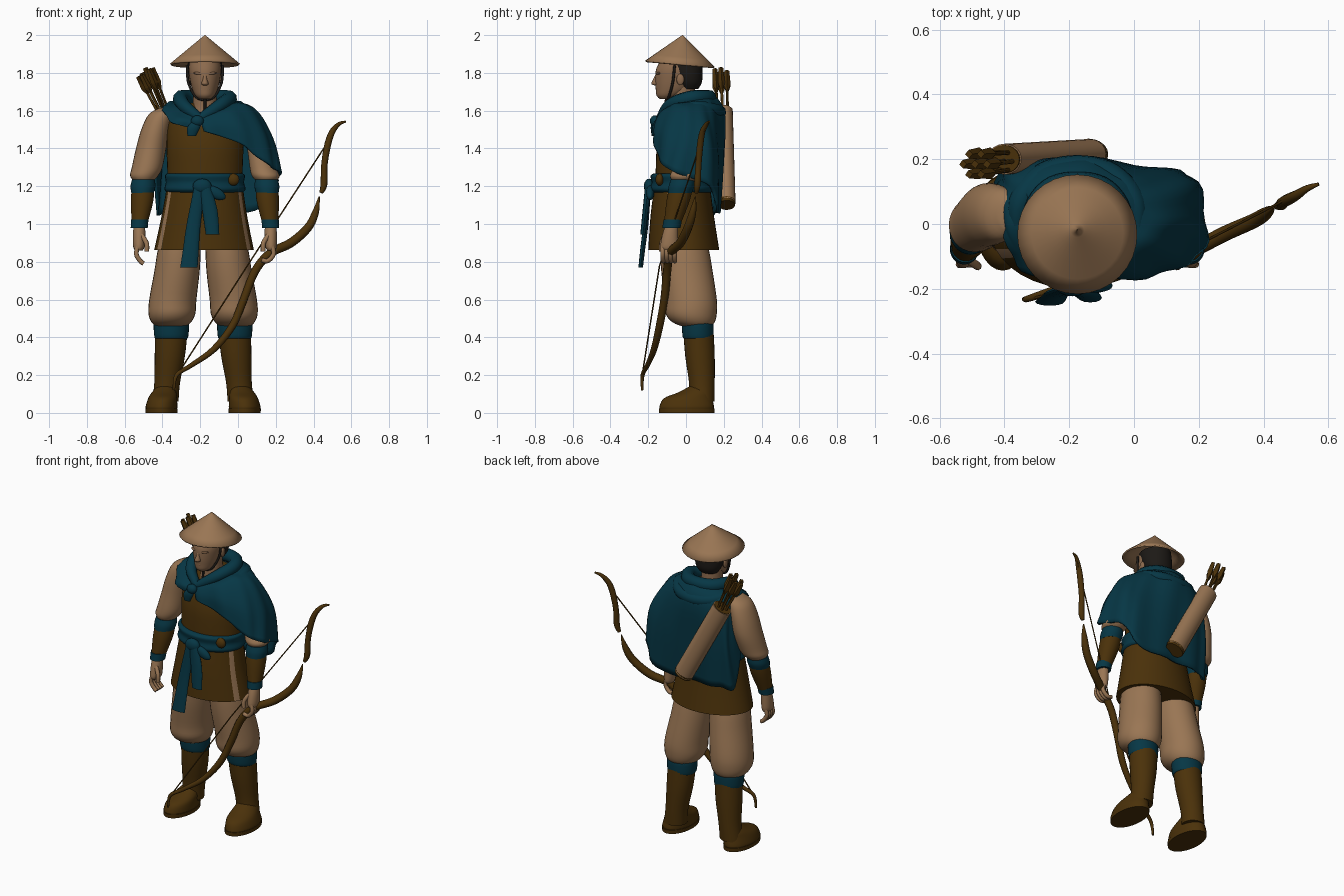
import bpy, bmesh, math, random
from mathutils import Vector
random.seed(4)

def material(name, rgb):
    m = bpy.data.materials.new(name)
    m.diffuse_color = (*rgb, 1)
    return m

CREAM = material("cream_cloth", (0.32, 0.18, 0.088))
SKIN = material("skin", (0.26, 0.143, 0.074))
BROWN = material("brown_leather", (0.07, 0.031, 0.003))
TEAL = material("teal_cloth", (0.002, 0.038, 0.06))
DARK = material("dark_hair", (0.012, 0.01, 0.008))
CX = -0.175          # body centre line

def spline(pts, n):
    """Smooth path through tuples of any length."""
    out, p = [], [pts[0]] + list(pts) + [pts[-1]]
    for i in range(1, len(p) - 2):
        for k in range(n):
            t = k / n
            out.append(tuple(0.5 * (2 * b + (c - a) * t + (2 * a - 5 * b + 4 * c - d) * t * t
                       + (3 * b - a - 3 * c + d) * t ** 3) for a, b, c, d in zip(*p[i - 1:i + 3])))
    return out + [tuple(pts[-1])]

def finish(name, bm, mats, angle=45):
    bmesh.ops.recalc_face_normals(bm, faces=bm.faces)
    me = bpy.data.meshes.new(name)
    bm.to_mesh(me)
    bm.free()
    for m in mats:
        me.materials.append(m)
    me.shade_smooth()
    me.set_sharp_from_angle(angle=math.radians(angle))
    ob = bpy.data.objects.new(name, me)
    bpy.context.collection.objects.link(ob)
    return ob

def loft(name, rows, mat, segs=28, steps=4, slits=(), slit_mat=None):
    """Stack of ellipses: (x, y, z, x radius, y radius)."""
    bm, rings = bmesh.new(), []
    for x, y, z, rx, ry in (spline(rows, steps) if steps > 1 else rows):
        rings.append([bm.verts.new((x + rx * math.sin(a), y - ry * math.cos(a), z))
                      for a in (2 * math.pi * i / segs for i in range(segs))])
    for r, s in zip(rings, rings[1:]):
        for i in range(segs):
            j = (i + 1) % segs
            f = bm.faces.new((r[i], r[j], s[j], s[i]))
            f.material_index = 1 if i in slits else 0
    bm.faces.new(rings[0])
    bm.faces.new(rings[-1])
    return finish(name, bm, [mat] + ([slit_mat] if slit_mat else []))

def tube(name, pts, mat, r, closed=False, steps=5, res=3):
    """Round path; points may carry a fourth value that scales the radius."""
    pts = [tuple(p) if len(p) == 4 else (*p, 1) for p in pts]
    path = spline(pts + pts[:1] if closed else pts, steps)
    if closed:
        path = path[:-1]
    cu = bpy.data.curves.new(name, 'CURVE')
    cu.dimensions, cu.bevel_depth, cu.bevel_resolution, cu.use_fill_caps = '3D', r, res, True
    s = cu.splines.new('POLY')
    s.points.add(len(path) - 1)
    for q, p in zip(s.points, path):
        q.co, q.radius = (*p[:3], 1), p[3]
    s.use_cyclic_u = closed
    s.use_smooth = True
    cu.materials.append(mat)
    ob = bpy.data.objects.new(name, cu)
    bpy.context.collection.objects.link(ob)
    return ob

def ball(name, loc, size, mat, rot=(0, 0, 0)):
    bm = bmesh.new()
    bmesh.ops.create_uvsphere(bm, u_segments=16, v_segments=10, radius=1)
    ob = finish(name, bm, [mat])
    ob.location, ob.scale, ob.rotation_euler = loc, size, rot
    return ob

def rod(name, a, b, r1, r2, mat, segs=20, flat=(1, 1, 1)):
    a, b = Vector(a), Vector(b)
    bm = bmesh.new()
    bmesh.ops.create_cone(bm, cap_ends=True, segments=segs, radius1=r1, radius2=r2, depth=(b - a).length)
    ob = finish(name, bm, [mat])
    ob.location, ob.scale = (a + b) / 2, flat
    ob.rotation_euler = (b - a).to_track_quat('Z', 'Y').to_euler()
    return ob

# Conical hat, open below
bm = bmesh.new()
bmesh.ops.create_cone(bm, cap_ends=False, segments=32, radius1=0.185, radius2=0.002, depth=0.152)
for z in (-.04, 0, .035, .06):
    bmesh.ops.bisect_plane(bm, geom=bm.verts[:] + bm.edges[:] + bm.faces[:], plane_co=(0, 0, z), plane_no=(0, 0, 1))
hat = finish("straw_hat", bm, [CREAM])
hat.location, hat.rotation_euler = (CX, -0.025, 1.924), (-0.09, 0, 0)
hat.modifiers.new("thickness", 'SOLIDIFY').thickness = 0.01

# Head, face, hair, neck
loft("head", [(CX, -.105, 1.662, .03, .035), (CX, -.09, 1.68, .05, .066), (CX, -.068, 1.71, .066, .092),
              (CX, -.055, 1.76, .079, .108), (CX, -.048, 1.82, .086, .11), (CX, -.035, 1.88, .075, .09)], SKIN)
loft("nose", [(CX, -.155, 1.733, .008, .01), (CX, -.162, 1.742, .019, .022),
              (CX, -.156, 1.77, .011, .016), (CX, -.147, 1.80, .01, .01)], SKIN, 12)
ball("lips", (CX, -.15, 1.712), (.026, .01, .009), SKIN)
loft("hair", [(CX, .02, 1.715, .06, .045), (CX, .014, 1.75, .082, .07),
              (CX, .002, 1.80, .092, .085), (CX, -.015, 1.87, .09, .1)], DARK)
loft("neck", [(CX, -.04, 1.52, .1, .09), (CX, -.02, 1.6, .068, .072), (CX, -.02, 1.74, .06, .066)], SKIN)
for s in (-1, 1):
    ball("ear", (CX + s * .087, -.03, 1.765), (.01, .02, .03), SKIN)
    ball("brow", (CX + s * .036, -.148, 1.797), (.026, .009, .007), SKIN, (0, s * -.1, s * .3))
    tube("hat_strap", [(CX + s * .095, -.06, 1.84), (CX + s * .088, -.07, 1.75),
                       (CX + s * .05, -.09, 1.675), (CX, -.1, 1.655)], DARK, .007)
tube("strap_end", [(CX, -.105, 1.665), (CX, -.112, 1.60)], DARK, .007)

# Vest and skirt with cream side slits
loft("vest", [(CX, .02, 1.64, .12, .07), (CX, .02, 1.57, .19, .12), (CX, 0, 1.43, .203, .15),
              (CX, -.01, 1.3, .2, .15), (CX, -.02, 1.18, .195, .14)], BROWN, 36)
loft("skirt", [(CX, -.02, 1.22, .198, .145), (CX - .003, -.02, 1.05, .225, .167),
               (CX - .005, -.012, .862, .264, .188)], BROWN, 36, 4, (6, 29), CREAM)

# Sash with knot, tails and button
loft("sash", [(CX, -.02, 1.268, .2, .15), (CX, -.02, 1.255, .212, .168), (CX, -.02, 1.22, .207, .162),
              (CX, -.02, 1.185, .215, .17), (CX, -.02, 1.168, .202, .155)], TEAL, 36)
ball("sash_knot", (-.19, -.195, 1.2), (.05, .028, .04), TEAL)
ball("sash_loop", (-.12, -.19, 1.165), (.06, .022, .03), TEAL, (0, .5, 0))
loft("long_tail", [(-.2, -.198, 1.21, .03, .014), (-.235, -.213, 1.0, .037, .014),
                   (-.25, -.23, .86, .042, .013), (-.26, -.24, .77, .046, .012)], TEAL, 12)
loft("short_tail", [(-.18, -.2, 1.21, .03, .016), (-.15, -.213, 1.08, .04, .016),
                    (-.135, -.228, .945, .036, .014)], TEAL, 12)
ball("sash_button", (-.025, -.14, 1.235), (.032, .022, .032), BROWN)

for s, side in ((-1, "right"), (1, "left")):
    # Leg: trousers, band, boot
    def leg(part, rows, mat):
        loft(side + "_" + part, [(-.185 + s * d, y, z, rx, ry) for d, y, z, rx, ry in rows], mat)
    leg("trouser", [(.11, -.015, .95, .1, .11), (.125, -.008, .87, .113, .128), (.138, .005, .75, .12, .136),
                    (.16, .025, .6, .125, .138), (.165, .028, .525, .124, .135),
                    (.168, .04, .48, .105, .112), (.17, .06, .455, .075, .07)], CREAM)
    leg("knee_band", [(.168, .06, .478, .088, .078), (.168, .062, .468, .094, .084),
                      (.168, .064, .405, .09, .082), (.168, .066, .392, .082, .074)], TEAL)
    leg("boot_shaft", [(.168, .066, .43, .086, .08), (.176, .074, .3, .08, .078),
                       (.19, .084, .16, .068, .068), (.2, .084, .06, .07, .066)], BROWN)
    leg("boot_foot", [(.195, .08, .15, .04, .045), (.206, .05, .11, .064, .088),
                      (.214, .012, .078, .076, .128), (.22, .004, .035, .084, .144), (.22, .004, .02, .082, .142)], BROWN)
    leg("boot_sole", [(.22, .004, .024, .086, .148), (.22, .004, 0, .085, .147)], BROWN)

    # Arm: sleeve (slimmer under the cape), bracer, bands, hand
    def arm(part, rows, mat):
        loft(side + "_" + part, [(CX + s * d, y, z, rx, ry) for d, y, z, rx, ry in rows], mat)
    low = [(.322, -.005, 1.255, .074, .08), (.325, -.015, 1.225, .05, .055)]
    if s < 0:
        arm("sleeve", [(.2, .03, 1.615, .04, .05), (.232, .03, 1.58, .066, .08), (.262, .03, 1.5, .075, .095),
                       (.285, .025, 1.4, .08, .098), (.306, .005, 1.3, .081, .09)] + low, CREAM)
    else:
        arm("sleeve", [(.22, .03, 1.56, .035, .04), (.25, .03, 1.48, .05, .06),
                       (.28, .02, 1.4, .057, .062), (.305, .005, 1.3, .068, .072)] + low, CREAM)
    arm("elbow_band", [(.326, -.018, 1.235, .06, .062), (.328, -.024, 1.2, .066, .068), (.33, -.032, 1.165, .06, .063)], TEAL)
    arm("bracer", [(.327, -.022, 1.22, .056, .06), (.332, -.04, 1.13, .06, .062), (.345, -.07, 1.01, .043, .046)], BROWN)
    arm("wrist_band", [(.345, -.07, 1.024, .046, .049), (.348, -.077, .98, .045, .048)], TEAL)
    arm("palm", [(.348, -.076, .99, .03, .034), (.348, -.084, .94, .033, .042), (.35, -.09, .88, .03, .046),
                 (.35, -.09, .86, .02, .038)], CREAM)
    for i in range(4):
        y, x, curl = -.122 + i * .021, CX + s * .355, -s * (.03 if s < 0 else .055)
        tube(side + "_finger", [(x, y, .885), (x + s * .008, y - .002, .84),
                                (x + curl * .4, y, .805), (x + curl, y, .79 if s < 0 else .81)], CREAM, .0125, res=2)
    tube(side + "_thumb", [(CX + s * .335, -.11, .94), (CX + s * .31, -.128, .90), (CX + s * .308, -.13, .855)], CREAM, .013, res=2)

# Cape: each column runs shoulder, middle, hem, going from the tie round the back
cols = [[(-.2, -.15, 1.55), (-.19, -.165, 1.52), (-.18, -.17, 1.49)],
        [(-.06, -.13, 1.59), (-.02, -.16, 1.52), (0, -.165, 1.43)],
        [(.03, -.06, 1.625), (.12, -.105, 1.48), (.15, -.125, 1.32)],
        [(.08, .01, 1.61), (.177, 0, 1.45), (.22, -.05, 1.27)],
        [(.05, .09, 1.605), (.16, .125, 1.42), (.19, .125, 1.2)],
        [(-.02, .145, 1.6), (.06, .168, 1.35), (.09, .165, 1.07)],
        [(-.17, .2, 1.6), (-.16, .195, 1.35), (-.15, .17, 1.06)],
        [(-.33, .16, 1.6), (-.36, .175, 1.35), (-.36, .16, 1.06)],
        [(-.385, .1, 1.6), (-.41, .14, 1.35), (-.435, .1, 1.09)],
        [(-.38, 0, 1.625), (-.4, .02, 1.6), (-.4, 0, 1.57)],
        [(-.3, -.11, 1.58), (-.33, -.13, 1.56), (-.36, -.125, 1.54)],
        [(-.21, -.15, 1.55), (-.22, -.165, 1.53), (-.22, -.17, 1.5)]]
flat = []
for i, c in enumerate(cols):
    a = 2 * math.pi * i / 11
    neck = (CX + .1 * math.sin(a), -.115 * math.cos(a), 1.645 - .06 * math.cos(a))
    flat.append(sum([neck] + c, ()))
bm, grid = bmesh.new(), []
for i, c in enumerate(spline(flat, 6)):
    line = []
    for j, p in enumerate(spline([c[k:k + 3] for k in (0, 3, 6, 9)], 5)):
        out = Vector((p[0] - CX, p[1], 0)).normalized()
        line.append(bm.verts.new(Vector(p) + out * .008 * (j / 15) * math.sin(i * 1.15)))
    grid.append(line)
for r, q in zip(grid, grid[1:]):
    for j in range(len(r) - 1):
        bm.faces.new((r[j], r[j + 1], q[j + 1], q[j]))
cape = finish("cape", bm, [TEAL], 80)
thick = cape.modifiers.new("thickness", 'SOLIDIFY')
thick.thickness, thick.offset = 0.012, 0

# Rolled hood around the neck and its tie
tube("hood_roll", [(-.2, -.135, 1.56, .6), (-.09, -.08, 1.63, .9), (-.045, .02, 1.665), (-.09, .1, 1.67),
                   (CX, .122, 1.67), (-.26, .1, 1.67), (-.305, .02, 1.665), (-.28, -.08, 1.62, .85)], TEAL, .04, True)
tube("hood_fold", [(.01, -.04, 1.618, .5), (0, .065, 1.615), (-.07, .15, 1.6), (CX, .175, 1.592),
                   (-.28, .15, 1.6), (-.35, .065, 1.615), (-.36, -.04, 1.6, .5)], TEAL, .038)
ball("cape_knot", (-.215, -.165, 1.545), (.034, .026, .03), TEAL)
loft("cape_tie", [(-.215, -.165, 1.55, .02, .014), (-.235, -.172, 1.51, .034, .015), (-.245, -.17, 1.465, .022, .011)], TEAL, 12)

# Quiver on the back with arrows
rod("quiver", (-.135, .215, 1.11), (-.4, .2, 1.6), .05, .05, CREAM, 20, (.95, 1.2, 1))
rod("quiver_base", (-.13, .215, 1.1), (-.14, .215, 1.12), .047, .051, BROWN, 20, (.95, 1.2, 1))
rod("quiver_mouth", (-.397, .2, 1.595), (-.402, .2, 1.604), .046, .046, BROWN, 20, (.95, 1.2, 1))
for i in range(7):
    a = i * 2 * math.pi / 6
    ox, oy = (.028 * math.cos(a), .03 * math.sin(a)) if i < 6 else (0, 0)
    base = Vector((-.385 + ox, .195 + oy, 1.57))
    tip = Vector((-.485 + ox * 1.3, .185 + oy * 1.2, 1.80 + ox * .7 + random.uniform(-.015, .015)))
    rod("arrow_shaft", base, tip, .007, .007, BROWN, 8)
    rod("arrow_fletching", base.lerp(tip, .6), base.lerp(tip, .74), .007, .019, BROWN, 4)
    rod("arrow_fletching_end", base.lerp(tip, .74), base.lerp(tip, 1.06), .019, .013, BROWN, 4)

# Broken bow and string
tube("bow_lower_limb", [(-.34, -.232, .12, .3), (-.325, -.23, .2, .5), (-.25, -.205, .25, .6), (-.13, -.17, .335, .8),
                        (-.03, -.14, .46, .95), (.03, -.115, .6, 1), (.09, -.1, .75, 1.05), (.17, -.085, .845, 1.1),
                        (.28, -.03, .9, 1.15), (.37, .01, .98, 1.1), (.41, .035, 1.06, .9), (.43, .05, 1.145, .15)], BROWN, .021)
tube("bow_upper_limb", [(.44, .055, 1.165, .5), (.455, .06, 1.21, .85), (.457, .066, 1.31, .8), (.475, .075, 1.42, .85),
                        (.5, .088, 1.49, .75), (.535, .11, 1.53, .5), (.57, .123, 1.542, .25)], BROWN, .021)
tube("bow_string", [(-.322, -.232, .2), (.05, -.14, .78), (.535, .11, 1.525)], BROWN, .004, steps=1, res=1)
